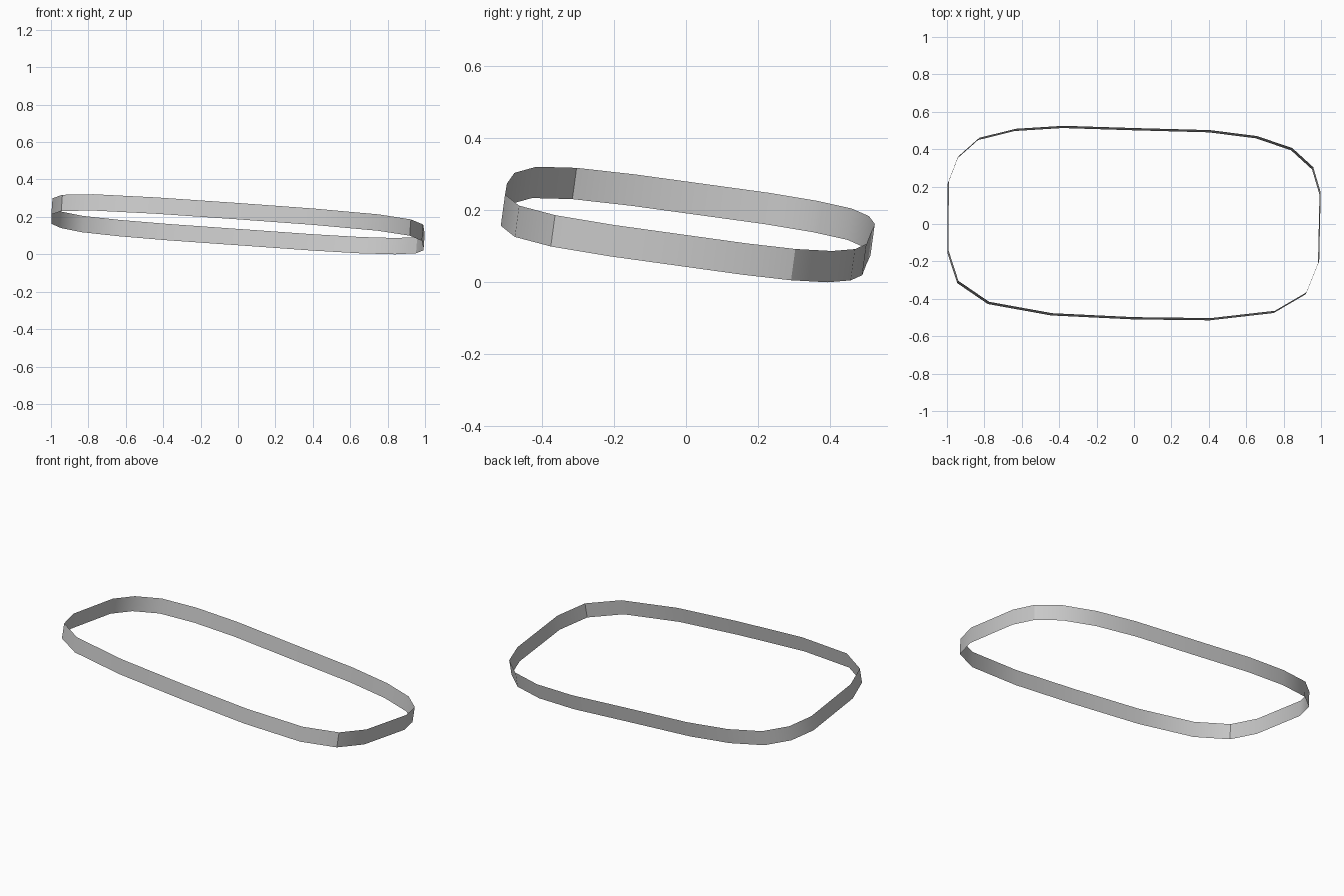
import bpy, bmesh
from mathutils import Vector

if "Cube" in bpy.data.objects:
    bpy.data.objects.remove(bpy.data.objects["Cube"])

# Outline of the loop seen from above
OUTLINE = [
    (-0.995, -0.147), (-0.942, -0.31), (-0.778, -0.422), (-0.44, -0.483),
    (0.0, -0.504), (0.408, -0.509), (0.75, -0.47), (0.921, -0.37),
    (0.987, -0.205), (0.995, 0.163), (0.955, 0.298), (0.843, 0.40),
    (0.655, 0.464), (0.403, 0.496), (0.0, 0.507), (-0.38, 0.519),
    (-0.635, 0.503), (-0.83, 0.455), (-0.941, 0.357), (-0.993, 0.222),
]
SLOPE_X, SLOPE_Y = -0.075, -0.137   # tilt of the loop's plane
MID_Z, HEIGHT = 0.164, 0.088

# The strip rises along the normal of the tilted plane
normal = Vector((-SLOPE_X, -SLOPE_Y, 1)).normalized()
bm = bmesh.new()
rings = []
for side in (-0.5, 0.5):
    rings.append([bm.verts.new(Vector((x, y, MID_Z + SLOPE_X * x + SLOPE_Y * y))
                               + normal * HEIGHT * side) for x, y in OUTLINE])
low, high = rings
n = len(OUTLINE)
for i in range(n):
    j = (i + 1) % n
    bm.faces.new((low[i], low[j], high[j], high[i]))

# Rest the lowest point on the ground
drop = min(v.co.z for v in bm.verts)
for v in bm.verts:
    v.co.z -= drop

mesh = bpy.data.meshes.new("band")
bm.to_mesh(mesh)
bm.free()
band = bpy.data.objects.new("band", mesh)
bpy.context.collection.objects.link(band)

# Smooth shading with creases at the sharp corners
bpy.context.view_layer.objects.active = band
band.select_set(True)
bpy.ops.object.shade_smooth_by_angle()
